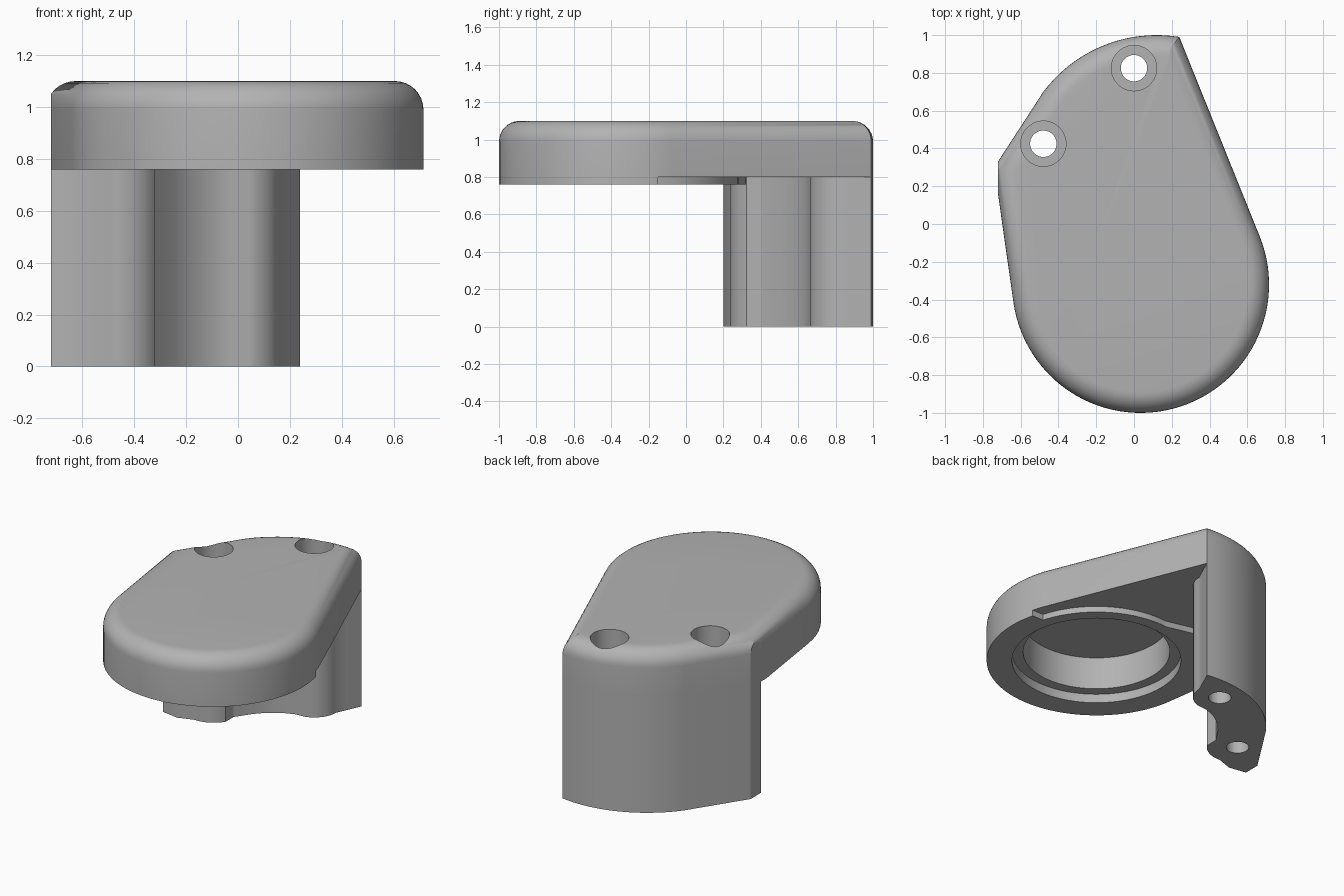
import bpy, bmesh
from math import cos, sin, radians
from mathutils import Vector

if "Cube" in bpy.data.objects:
    bpy.data.objects.remove(bpy.data.objects["Cube"])

# Material
grey = bpy.data.materials.new("plain_grey")
grey.use_nodes = True
grey.diffuse_color = (0.45, 0.45, 0.45, 1)
grey.node_tree.nodes["Principled BSDF"].inputs["Base Color"].default_value = grey.diffuse_color

# Main dimensions
RING = Vector((0.035, -0.32))      # centre of the round end
BACK = Vector((0.12, 0.25))        # centre of the back arc
SCREWS = [(0, 0.825), (-0.48, 0.425)]
TOP, UNDER, POCKET, LEFT = 1.1, 0.76, 0.8, -0.72


def arc(centre, radius, start, end, steps):
    angles = [radians(start + (end - start) * i / steps) for i in range(steps + 1)]
    return [(centre[0] + radius * cos(a), centre[1] + radius * sin(a)) for a in angles]


def prism(name, outline, low, high, fillet=0, clip=None):
    """Extrude an outline, optionally round its top rim and trim it at x = clip."""
    bm = bmesh.new()
    base = bm.faces.new([bm.verts.new((x, y, low)) for x, y in outline])
    made = bmesh.ops.extrude_face_region(bm, geom=[base])["geom"]
    bmesh.ops.translate(bm, vec=(0, 0, high - low),
                        verts=[v for v in made if isinstance(v, bmesh.types.BMVert)])
    bmesh.ops.recalc_face_normals(bm, faces=bm.faces)
    if fillet:
        rim = [e for e in bm.edges if all(v.co.z > high - 0.001 for v in e.verts)]
        bmesh.ops.bevel(bm, geom=rim, offset=fillet, segments=8, profile=0.5,
                        affect='EDGES', clamp_overlap=False)
    if clip is not None:
        cut = bmesh.ops.bisect_plane(bm, geom=bm.verts[:] + bm.edges[:] + bm.faces[:],
                                     plane_co=(clip, 0, 0), plane_no=(-1, 0, 0),
                                     clear_outer=True)["geom_cut"]
        bmesh.ops.contextual_create(bm, geom=[e for e in cut if isinstance(e, bmesh.types.BMEdge)])
    bmesh.ops.recalc_face_normals(bm, faces=bm.faces)
    mesh = bpy.data.meshes.new(name)
    bm.to_mesh(mesh)
    bm.free()
    mesh.materials.append(grey)
    obj = bpy.data.objects.new(name, mesh)
    bpy.context.collection.objects.link(obj)
    return obj


def cylinder(name, centre, radius, low, high, steps=48):
    return prism(name, arc(centre, radius, 0, 360, steps)[:-1], low, high)


def activate(obj):
    bpy.ops.object.select_all(action='DESELECT')
    obj.select_set(True)
    bpy.context.view_layer.objects.active = obj


def carve(obj, cutters):
    activate(obj)
    for cutter in cutters:
        cutter.hide_render = True
        mod = obj.modifiers.new("cut", 'BOOLEAN')
        mod.operation, mod.solver, mod.object = 'DIFFERENCE', 'EXACT', cutter
        bpy.ops.object.modifier_apply(modifier=mod.name)
        bpy.data.objects.remove(cutter)


def smooth(obj):
    activate(obj)
    bpy.ops.object.shade_smooth_by_angle(angle=radians(30))


# Teardrop cover plate with a rounded top rim
back_arc = arc(BACK, 0.75, 80.8, 143.1, 20)
outline = arc(RING, 0.68, 188.1, 381.95, 56) + back_arc + [(-0.74, 0.30)]
plate = prism("cover_plate", outline, UNDER, TOP, fillet=0.11, clip=LEFT)

# Shallow pocket beside the bearing seat, stepped bearing seat, screw holes
pocket = [(1, -0.15)] + arc(RING, 0.6, 16.5, 96, 24) + [(-0.2, 0.32), (-1, 0.32), (-1, 1.2), (1, 1.2)]
cutters = [prism("pocket_cutter", pocket, 0.6, POCKET),
           cylinder("seat_cutter", RING, 0.523, 0.6, 0.82, 72),
           cylinder("bore_cutter", RING, 0.454, 0.59, 1.04, 72)]
for spot in SCREWS:
    cutters.append(cylinder("screw_cutter", spot, 0.07, 0.5, 1.3))
    cutters.append(cylinder("head_cutter", spot, 0.12, 0.85, 1.31))
carve(plate, cutters)
smooth(plate)

# Mounting post: outer arc shared with the plate, waisted wall around the screws
inner_wall = [(LEFT, 0.33), (LEFT, 0.22), (-0.6, 0.2)]
inner_wall += arc(SCREWS[1], 0.19, -95, -5, 10)
inner_wall += [(-0.25, 0.51), (-0.19, 0.575), (-0.11, 0.63), (-0.03, 0.66)]
inner_wall += arc(SCREWS[0], 0.165, -75, 0, 8)
inner_wall += [(0.195, 0.89)]
# Keep the boss curve slim where it turns into the waist
inner_wall = [(min(x, -0.32) if 0.3 < y < 0.45 and x > -0.4 else x, y) for x, y in inner_wall]
post = prism("mounting_post", back_arc + inner_wall, 0, POCKET)
carve(post, [cylinder("screw_cutter", spot, 0.07, -0.2, 1) for spot in SCREWS])
smooth(post)
